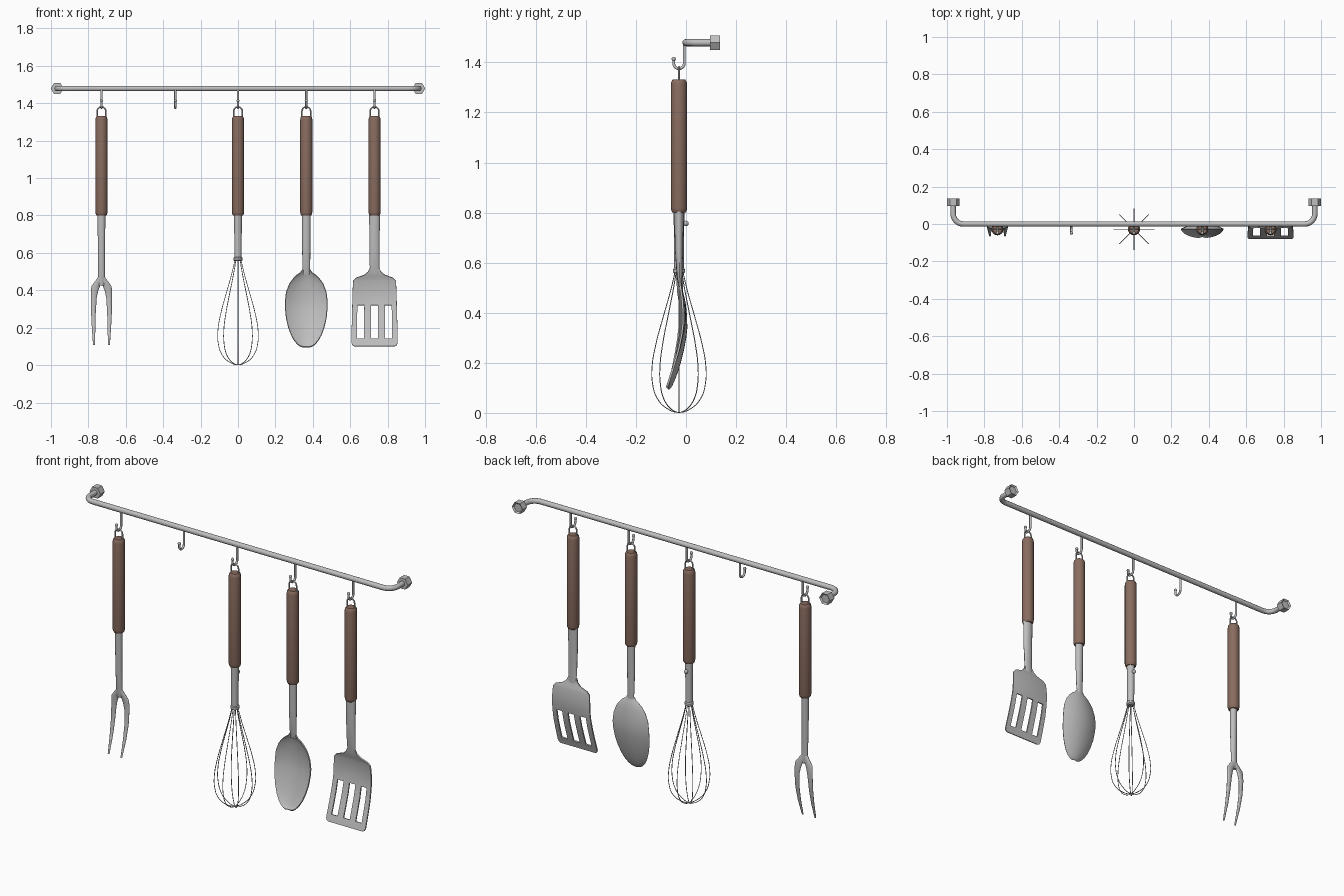
import bpy, bmesh, math
from math import sin, cos, pi

if "Cube" in bpy.data.objects:
    bpy.data.objects.remove(bpy.data.objects["Cube"])


def material(name, rgb):
    m = bpy.data.materials.new(name)
    m.diffuse_color = (*rgb, 1)
    m.use_nodes = True
    m.node_tree.nodes["Principled BSDF"].inputs["Base Color"].default_value = m.diffuse_color
    return m


STEEL = material("brushed_steel", (0.52, 0.52, 0.52))
WOOD = material("brown_wood", (0.25, 0.15, 0.115))
Y = -0.028          # plane in which the tools hang
RAIL_Z = 1.479


def finish(ob, mat, angle=40):
    ob.data.materials.clear()
    ob.data.materials.append(mat)
    bpy.ops.object.select_all(action='DESELECT')
    ob.select_set(True)
    bpy.context.view_layer.objects.active = ob
    bpy.ops.object.convert(target='MESH')
    bpy.ops.object.shade_smooth_by_angle(angle=math.radians(angle))
    return bpy.context.object


def from_bmesh(name, bm):
    bmesh.ops.recalc_face_normals(bm, faces=bm.faces[:])
    me = bpy.data.meshes.new(name)
    bm.to_mesh(me)
    bm.free()
    ob = bpy.data.objects.new(name, me)
    bpy.context.collection.objects.link(ob)
    return ob


def loft(name, sections, mat, n=16):
    """Closed body through horizontal ellipses (x, y, z, rx, ry)."""
    bm = bmesh.new()
    rings = [[bm.verts.new((x + rx * cos(2 * pi * i / n), y + ry * sin(2 * pi * i / n), z))
              for i in range(n)] for x, y, z, rx, ry in sections]
    for a, b in zip(rings, rings[1:]):
        for i in range(n):
            j = (i + 1) % n
            bm.faces.new((a[i], a[j], b[j], b[i]))
    bm.faces.new(rings[0])
    bm.faces.new(rings[-1])
    return finish(from_bmesh(name, bm), mat)


def tube(name, paths, radius, mat, smooth_path=False, res=3):
    """Round wire along each path; smooth_path bends it through the points."""
    cu = bpy.data.curves.new(name, 'CURVE')
    cu.dimensions = '3D'
    cu.bevel_depth = radius
    cu.bevel_resolution = res
    cu.resolution_u = 6
    cu.use_fill_caps = True
    for pts in paths:
        sp = cu.splines.new('BEZIER' if smooth_path else 'POLY')
        items = sp.bezier_points if smooth_path else sp.points
        items.add(len(pts) - 1)
        for it, p in zip(items, pts):
            if smooth_path:
                it.co = p
                it.handle_left_type = it.handle_right_type = 'AUTO'
            else:
                it.co = (*p, 1)
    ob = bpy.data.objects.new(name, cu)
    bpy.context.collection.objects.link(ob)
    return finish(ob, mat, 60)


def sheet(name, cx, rows, cols, thickness, holes=()):
    """Dished plate: rows of (z, half_width, y, dish), cols from -1 to 1."""
    bm = bmesh.new()
    grid = [[bm.verts.new((cx + u * hw, y + dish * (1 - u * u), z)) for u in cols]
            for z, hw, y, dish in rows]
    for r in range(len(rows) - 1):
        for c in range(len(cols) - 1):
            if (r, c) not in holes:
                bm.faces.new((grid[r][c], grid[r][c + 1], grid[r + 1][c + 1], grid[r + 1][c]))
    ob = from_bmesh(name, bm)
    mod = ob.modifiers.new("thickness", 'SOLIDIFY')
    mod.thickness = thickness
    mod.offset = 0
    return finish(ob, STEEL)


def ball(name, loc, r):
    bpy.ops.mesh.primitive_uv_sphere_add(segments=14, ring_count=8, radius=r, location=loc)
    ob = bpy.context.object
    ob.name = name
    finish(ob, STEEL, 60)


# Wall rail with bent ends and hexagonal nuts
END, BEND = 0.967, 0.055
right = [(END - BEND + BEND * sin(t * pi / 16), BEND - BEND * cos(t * pi / 16), RAIL_Z)
         for t in range(9)] + [(END, 0.11, RAIL_Z)]
tube("rail", [[(-x, y, z) for x, y, z in reversed(right)] + right], 0.0145, STEEL, res=4)
for side in (-1, 1):
    bpy.ops.mesh.primitive_cylinder_add(vertices=6, radius=0.034, depth=0.04,
                                        location=(side * END, 0.116, RAIL_Z),
                                        rotation=(pi / 2, pi / 6, 0))
    nut = bpy.context.object
    nut.name = "rail_nut"
    # shallow recess in the wall side of the nut
    bm = bmesh.new()
    bm.from_mesh(nut.data)
    bm.faces.ensure_lookup_table()
    back = min(bm.faces, key=lambda f: f.calc_center_median().z)
    bmesh.ops.inset_region(bm, faces=[back], thickness=0.009)
    bmesh.ops.translate(bm, verts=back.verts[:], vec=(0, 0, 0.008))
    bm.to_mesh(nut.data)
    bm.free()
    finish(nut, STEEL, 25)


# Hooks
def hook(x):
    r, zc = 0.021, 1.396
    path = [(x, Y + r, RAIL_Z)]
    path += [(x, Y + r * cos(t * pi / 10), zc - r * sin(t * pi / 10)) for t in range(11)]
    path.append((x, Y - r, 1.413))
    tube("hook", [path], 0.006, STEEL)
    ball("hook_tip", (x, Y - r, 1.414), 0.0085)


# Wooden handle with hanging loop
def handle(name, x, r=0.0325):
    profile = [(0.80, 0.8), (0.806, 0.93), (0.818, 1), (1.312, 1), (1.325, 0.92), (1.332, 0.75)]
    loft(name + "_handle", [(x, Y, z, r * k, r * k) for z, k in profile], WOOD)
    w = 0.023
    loop = [(x - w, Y, 1.32)]
    loop += [(x - w * cos(t * pi / 10), Y, 1.358 + w * sin(t * pi / 10)) for t in range(11)]
    loop.append((x + w, Y, 1.32))
    tube(name + "_loop", [loop], 0.004, STEEL)


for x in (-0.73, -0.335, 0, 0.365, 0.73):
    hook(x)
for name, x in (("fork", -0.73), ("whisk", 0), ("spoon", 0.365), ("spatula", 0.73)):
    handle(name, x)

# Fork: stem and two tapering tines
FX = -0.73
loft("fork_stem", [(FX, Y, 0.81, 0.021, 0.019), (FX, Y, 0.60, 0.019, 0.016),
                   (FX, Y + 0.004, 0.48, 0.0185, 0.011), (FX, Y + 0.008, 0.425, 0.016, 0.007)], STEEL)
tine = [(0.003, -0.023, 0.47, 0.0155, 0.009), (0.016, -0.020, 0.445, 0.021, 0.008),
        (0.031, -0.017, 0.422, 0.023, 0.008), (0.037, -0.015, 0.397, 0.0195, 0.008),
        (0.041, -0.014, 0.36, 0.0155, 0.008), (0.043, -0.020, 0.28, 0.0125, 0.007),
        (0.042, -0.036, 0.20, 0.0095, 0.006), (0.040, -0.063, 0.107, 0.005, 0.003)]
for side in (-1, 1):
    loft("fork_tine", [(FX + side * x, y, z, rx, ry) for x, y, z, rx, ry in tine], STEEL, 12)

# Whisk: shaft, collar, rear pin and four wire loops
loft("whisk_shaft", [(0, Y, 0.81, 0.022, 0.022), (0, Y, 0.70, 0.020, 0.020),
                     (0, Y, 0.565, 0.019, 0.019)], STEEL)
loft("whisk_collar", [(0, Y, z, r, r) for z, r in
                      ((0.556, 0.019), (0.561, 0.024), (0.573, 0.024), (0.578, 0.019))], STEEL)
tube("whisk_pin", [[(0, Y, 0.757), (0, 0.0, 0.757)]], 0.005, STEEL)
ball("whisk_pin_head", (0, 0.0, 0.757), 0.011)
half = [(0.014, 0.57), (0.033, 0.49), (0.064, 0.38), (0.091, 0.28), (0.107, 0.19),
        (0.106, 0.12), (0.087, 0.058), (0.047, 0.017)]
wire = half + [(0, 0.002)] + [(-r, z) for r, z in reversed(half)]
tube("whisk_wires", [[(r * cos(k * pi / 4), Y + r * sin(k * pi / 4), z) for r, z in wire]
                     for k in range(4)], 0.002, STEEL, True, 1)

# Spoon: stem and bowl hollowed towards the front
SX = 0.365
loft("spoon_stem", [(SX, Y, 0.81, 0.023, 0.019), (SX, Y, 0.65, 0.022, 0.016),
                    (SX, Y + 0.002, 0.53, 0.021, 0.010), (SX, Y + 0.006, 0.485, 0.018, 0.004)], STEEL)
outline = [(0.51, 0.021), (0.495, 0.030), (0.482, 0.050), (0.462, 0.070), (0.435, 0.090),
           (0.39, 0.107), (0.34, 0.113), (0.30, 0.112), (0.25, 0.107), (0.20, 0.095),
           (0.16, 0.080), (0.13, 0.063), (0.11, 0.045), (0.10, 0.030), (0.096, 0.015)]
sheet("spoon_bowl", SX,
      [(z, w, Y - 0.045 * max(0, (0.34 - z) / 0.245) ** 1.3, 0.27 * w) for z, w in outline],
      [sin(i * pi / 14) for i in range(-7, 8)], 0.006)

# Spatula: stem and slotted blade
PX = 0.73
loft("spatula_stem", [(PX, Y, 0.81, 0.029, 0.019), (PX, Y, 0.65, 0.027, 0.016),
                      (PX, Y + 0.003, 0.54, 0.026, 0.010), (PX, Y + 0.009, 0.485, 0.024, 0.004)], STEEL)
blade = [(0.52, 0.026, -0.025, 0), (0.50, 0.034, -0.022, 0), (0.482, 0.055, -0.019, 0.002),
         (0.467, 0.098, -0.017, 0.005), (0.450, 0.114, -0.015, 0.007), (0.40, 0.117, -0.012, 0.008),
         (0.36, 0.118, -0.012, 0.007), (0.32, 0.119, -0.016, 0.005), (0.26, 0.121, -0.028, 0.003),
         (0.20, 0.122, -0.045, 0.001), (0.14, 0.123, -0.064, 0), (0.118, 0.123, -0.071, 0),
         (0.105, 0.117, -0.075, 0), (0.101, 0.108, -0.076, 0)]
slots = {(r, c) for r in (7, 8, 9) for c in (1, 3, 5)}
sheet("spatula_blade", PX, blade, [-1, -0.77, -0.46, -0.16, 0.16, 0.46, 0.77, 1], 0.008, slots)
